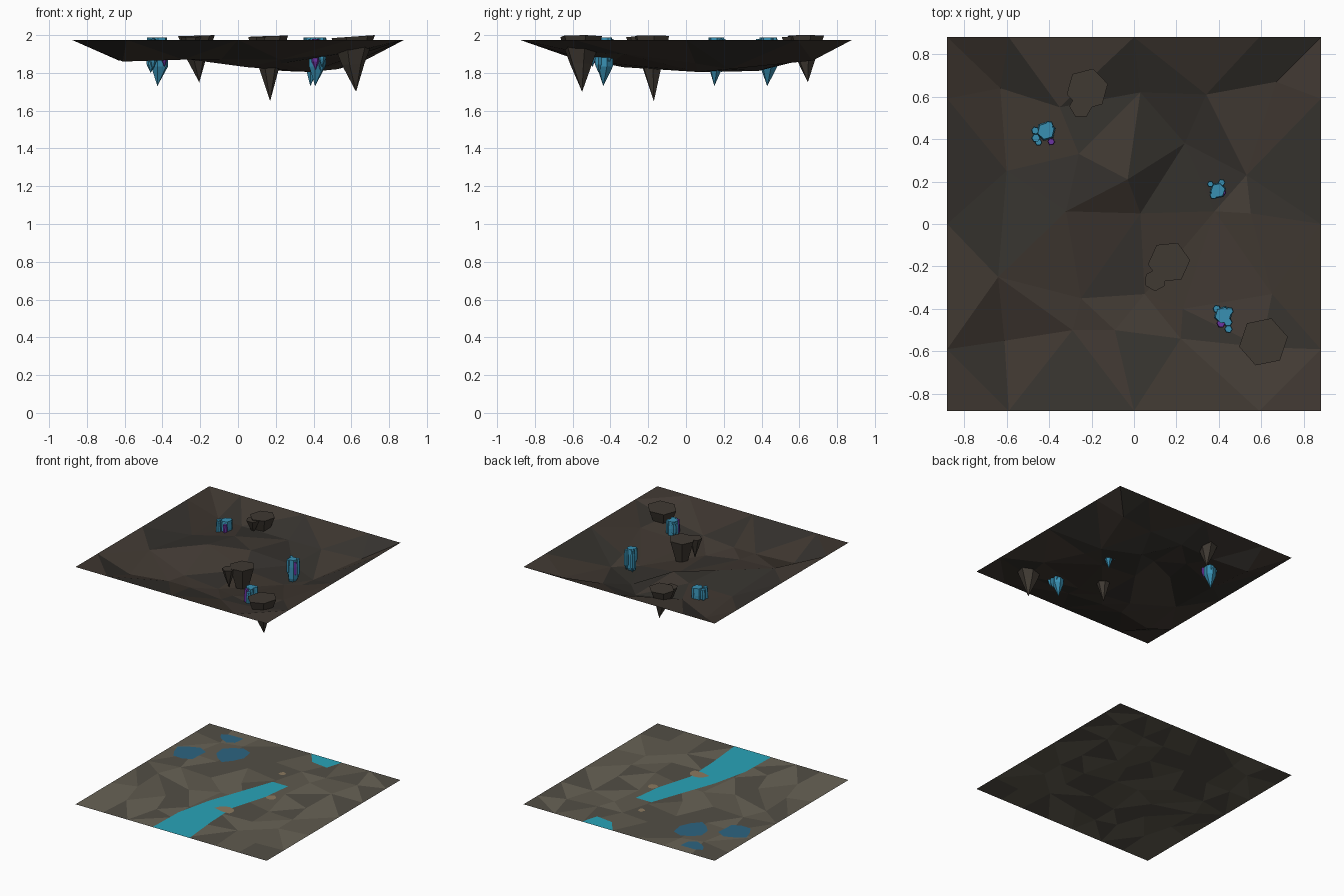
import bpy, math, random
from mathutils import Vector
from mathutils.geometry import delaunay_2d_cdt

if "Cube" in bpy.data.objects:
    bpy.data.objects.remove(bpy.data.objects["Cube"])

random.seed(4)
H = 0.88


def mat(name, r, g, b):
    m = bpy.data.materials.new(name)
    m.diffuse_color = (r, g, b, 1)
    m.use_nodes = True
    m.node_tree.nodes["Principled BSDF"].inputs["Base Color"].default_value = m.diffuse_color
    return m


ROOF = [mat("roof_brown", .048, .037, .029), mat("roof_grey", .036, .032, .027),
        mat("roof_tan", .056, .044, .035)]
GROUND = [mat("ground_a", .115, .103, .076), mat("ground_b", .085, .077, .060),
          mat("ground_c", .140, .126, .094)]
STONE = mat("stone", .050, .041, .032)
BLUE = mat("crystal_blue", .04, .28, .45)
PURPLE = mat("crystal_purple", .15, .035, .36)
RIVER = mat("river_water", .022, .37, .48)
POOL = mat("pool_water", .026, .127, .22)
SAND = mat("sand", .26, .19, .115)


def make(name, verts, faces, mats):
    me = bpy.data.meshes.new(name)
    me.from_pydata([tuple(v) for v in verts], [], faces)
    ob = bpy.data.objects.new(name, me)
    bpy.context.collection.objects.link(ob)
    for m in mats:
        me.materials.append(m)
    for p in me.polygons:
        p.material_index = random.randrange(len(mats))
    return ob


def sheet(name, pts, mats):
    """Faceted sheet: triangulate scattered points seen from above."""
    v, _, f, orig, *_ = delaunay_2d_cdt([Vector(p[:2]) for p in pts], [], [], 0, 1e-6)
    verts = [(p.x, p.y, pts[o[0]][2]) for p, o in zip(v, orig)]
    return make(name, verts, f, mats)


def patch(name, outline, z, m):
    return make(name, [(x, y, z) for x, y in outline], [list(range(len(outline)))], [m])


def blob(cx, cy, rx, ry, n=9):
    out = []
    for i in range(n):
        a, k = 2 * math.pi * i / n, random.uniform(.75, 1.15)
        out.append((cx + rx * k * math.cos(a), cy + ry * k * math.sin(a)))
    return out


def spike(name, x, y, rings, tip, m, n=6, turn=0.0, tilt=0.0):
    """Flat-topped spike pointing down: rings of (radius, z), then a tip point."""
    verts, faces = [], [list(range(n))]
    for r, z in rings:
        for i in range(n):
            a = turn + 2 * math.pi * i / n
            dx = r * math.cos(a)
            verts.append((x + dx, y + r * math.sin(a), z + tilt * dx))
    for k in range(len(rings) - 1):
        for i in range(n):
            j = (i + 1) % n
            faces.append([k * n + i, (k + 1) * n + i, (k + 1) * n + j, k * n + j])
    b = (len(rings) - 1) * n
    verts.append(tip)
    faces += [[b + i, len(verts) - 1, b + (i + 1) % n] for i in range(n)]
    return make(name, verts, faces, [m])


# cave ceiling: uneven faceted dish with a level rim
pts = []
for t in [-H, -.59, 0, .59]:
    pts += [(t, -H, 1.975), (H, t, 1.975), (-t, H, 1.975), (-H, -t, 1.975)]
pts += [(-.63, .64, 1.865), (-.35, .55, 1.91), (.03, .62, 1.87), (.34, .61, 1.88), (.67, .67, 1.865),
        (-.60, .25, 1.885), (-.26, .33, 1.935), (-.03, .21, 1.925), (.24, .38, 1.81), (.53, .23, 1.82),
        (-.32, .06, 1.955), (.03, .05, 1.84), (.38, .06, 1.805), (.55, .05, 1.85),
        (-.64, -.25, 1.94), (-.25, -.35, 1.87), (.05, -.33, 1.83), (.23, -.40, 1.85), (.65, -.33, 1.90),
        (-.61, -.55, 1.86), (-.29, -.50, 1.87), (-.09, -.50, 1.87), (.22, -.54, 1.87), (.60, -.58, 1.91)]
sheet("cave_ceiling", pts, ROOF)

# cave floor: level patchwork of triangles
N = 7
pts = []
for i in range(N + 1):
    for j in range(N + 1):
        x, y = -H + 2 * H * i / N, -H + 2 * H * j / N
        if 0 < i < N:
            x += random.uniform(-.07, .07)
        if 0 < j < N:
            y += random.uniform(-.07, .07)
        pts.append((x, y, 0))
sheet("cave_floor", pts, GROUND)

# river, pools and sand patches lie flush on the floor
course = [(0, -H, .17), (-.01, -.55, .15), (.02, -.25, .11), (.12, .05, .10), (.18, .3, .07)]
patch("river", [(x - w, y) for x, y, w in course[::-1]] + [(x + w, y) for x, y, w in course],
      .001, RIVER)
patch("river_outlet", [(.15, .76), (.30, .74), (.34, H), (.06, H)], .001, RIVER)
for i, p in enumerate([(-.71, .36, .12, .12), (-.43, .52, .12, .15), (-.60, .75, .10, .07)]):
    patch(f"pool_{i}", blob(*p), .001, POOL)
for i, p in enumerate([(.10, -.31, .08, .06), (.26, .06, .04, .04), (.09, .46, .03, .03)]):
    patch(f"sand_{i}", blob(*p), .002, SAND)

# stalactites: x, y, radius, top z, tip, turn, tilt
for i, (x, y, r, top, tip, turn, tilt) in enumerate([
        (.165, -.18, .100, 1.995, (.17, -.17, 1.65), .1, .03),
        (.100, -.265, .052, 1.990, (.10, -.26, 1.83), .5, .03),
        (-.22, .635, .100, 1.997, (-.205, .645, 1.75), .25, .03),
        (-.25, .555, .055, 1.990, (-.25, .56, 1.87), .0, .03),
        (.61, -.555, .117, 1.992, (.625, -.55, 1.70), .2, .07)]):
    d = top - tip[2]
    spike(f"stalactite_{i}", x, y, [(r, top), (r * .86, top - d * .15), (r * .52, top - d * .5)],
          tip, STONE, turn=turn, tilt=tilt)

# crystal clusters: one large blue crystal with small ones growing from its sides
CLUSTERS = [
    (-.415, .438, .047, [(-.462, .405, .022, BLUE), (-.45, .385, .018, BLUE), (-.39, .388, .018, PURPLE),
                         (-.40, .465, .022, BLUE), (-.465, .44, .020, BLUE)]),
    (.42, -.43, .045, [(.443, -.463, .022, BLUE), (.41, -.468, .022, PURPLE), (.445, -.495, .020, BLUE),
                       (.45, -.41, .020, BLUE), (.39, -.40, .020, BLUE)]),
    (.395, .158, .040, [(.360, .188, .016, BLUE), (.413, .195, .018, BLUE), (.415, .150, .020, PURPLE),
                        (.375, .135, .020, BLUE)])]
for c, (x, y, r, sides) in enumerate(CLUSTERS):
    spike(f"crystal_{c}_main", x, y, [(r * .85, 1.988), (r, 1.93), (r, 1.835)],
          (x - .012, y - .008, 1.73), BLUE, turn=.3 + c)
    for k, (px, py, sr, m) in enumerate(sides):
        t, b = 1.988 - .008 * (k % 3), 1.80 + .015 * k
        spike(f"crystal_{c}_side_{k}", px, py, [(sr * .85, t), (sr, t - .04), (sr, b + .045)],
              (px, py, b), m, turn=k)
